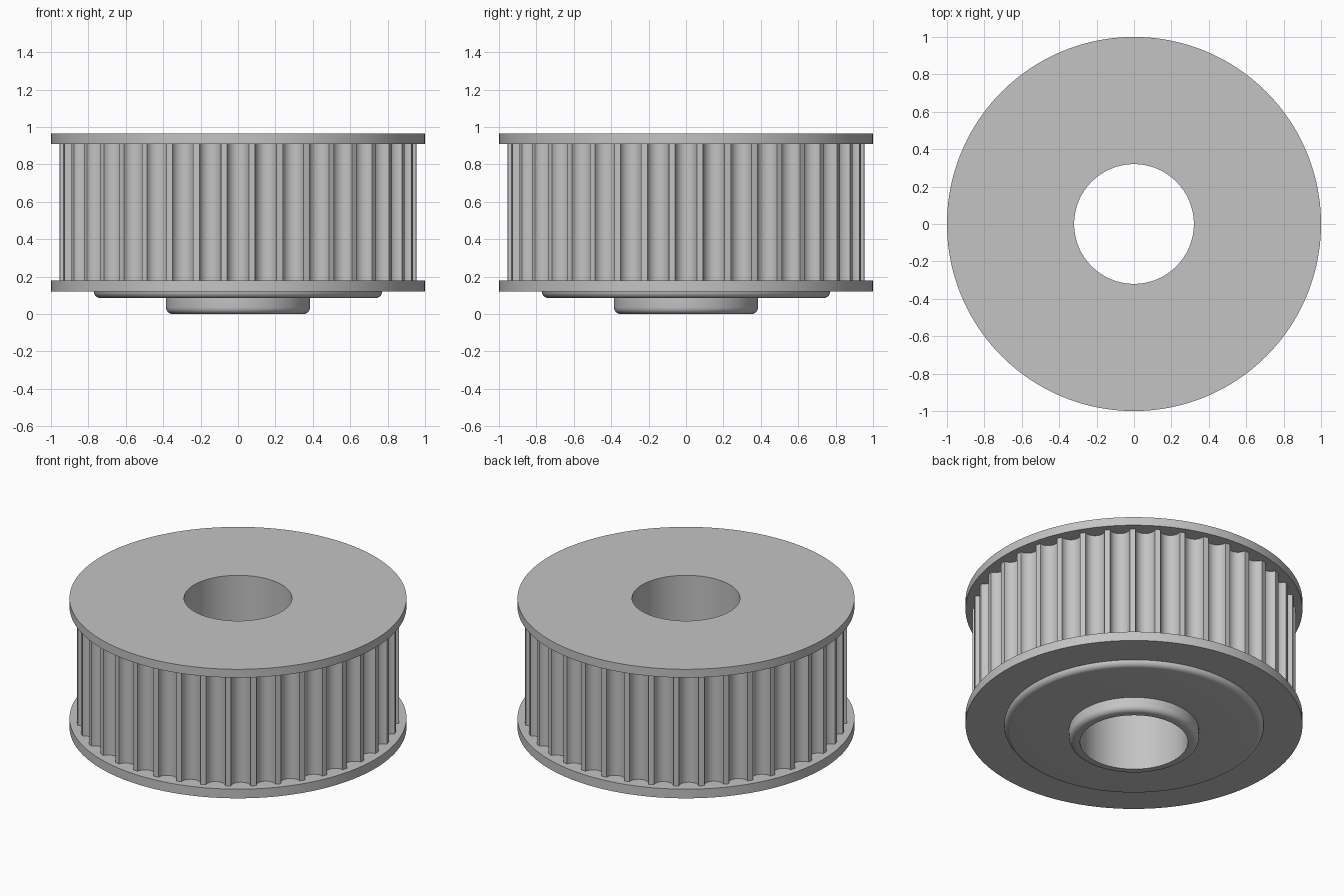
import bpy, bmesh, math

cube = bpy.data.objects.get("Cube")
if cube:
    bpy.data.objects.remove(cube, do_unlink=True)

steel = bpy.data.materials.new("grey_steel")
steel.use_nodes = True
GREY = (0.55, 0.55, 0.55, 1)
steel.diffuse_color = GREY
steel.node_tree.nodes["Principled BSDF"].inputs["Base Color"].default_value = GREY

TEETH = 40
STEPS = 160
BORE = 0.32


def finish(bm, name, angle):
    bmesh.ops.recalc_face_normals(bm, faces=bm.faces)
    mesh = bpy.data.meshes.new(name)
    bm.to_mesh(mesh)
    bm.free()
    mesh.materials.append(steel)
    ob = bpy.data.objects.new(name, mesh)
    bpy.context.collection.objects.link(ob)
    bpy.ops.object.select_all(action='DESELECT')
    ob.select_set(True)
    bpy.context.view_layer.objects.active = ob
    bpy.ops.object.shade_smooth_by_angle(angle=math.radians(angle))
    return ob


def fillet(r, z, radius, steps=6):
    """Rounded lower outer corner, running from the underside out and up."""
    arc = [math.pi / 2 * i / steps for i in range(steps + 1)]
    return [(r - radius + radius * math.sin(a), z + radius - radius * math.cos(a)) for a in arc]


def lathe(name, profile):
    bm = bmesh.new()
    verts = [bm.verts.new((r, 0, z)) for r, z in profile]
    edges = [bm.edges.new((verts[i - 1], verts[i])) for i in range(len(verts))]
    bmesh.ops.spin(bm, geom=verts + edges, cent=(0, 0, 0), axis=(0, 0, 1),
                   angle=math.tau, steps=STEPS, use_merge=True)
    bmesh.ops.remove_doubles(bm, verts=bm.verts, dist=0.0001)
    return finish(bm, name, 25)


# Hub, raised boss, both flanges and the bore as one turned part
WAIST = 0.85
lathe("flanged_hub",
      [(BORE, 0)] + fillet(0.385, 0, 0.035) + [(0.385, 0.085)]
      + fillet(0.77, 0.085, 0.035)
      + [(1, 0.12), (1, 0.18), (WAIST, 0.18), (WAIST, 0.91),
         (1, 0.91), (1, 0.965), (BORE, 0.965)])

# Toothed rim: rounded grooves between narrow lands
RIM, DEPTH = 0.957, 0.055
HALF = math.radians(3.5)
outline = []
for t in range(TEETH):
    centre = math.tau * t / TEETH
    for i in range(13):
        a = math.pi * i / 12
        angle = centre - HALF * math.cos(a)
        r = RIM - DEPTH * math.sin(a)
        outline.append((r * math.cos(angle), r * math.sin(angle)))
bm = bmesh.new()
low = [bm.verts.new((x, y, 0.18)) for x, y in outline]
high = [bm.verts.new((x, y, 0.91)) for x, y in outline]
for i in range(len(outline)):
    bm.faces.new((low[i - 1], low[i], high[i], high[i - 1]))
finish(bm, "toothed_rim", 40)
